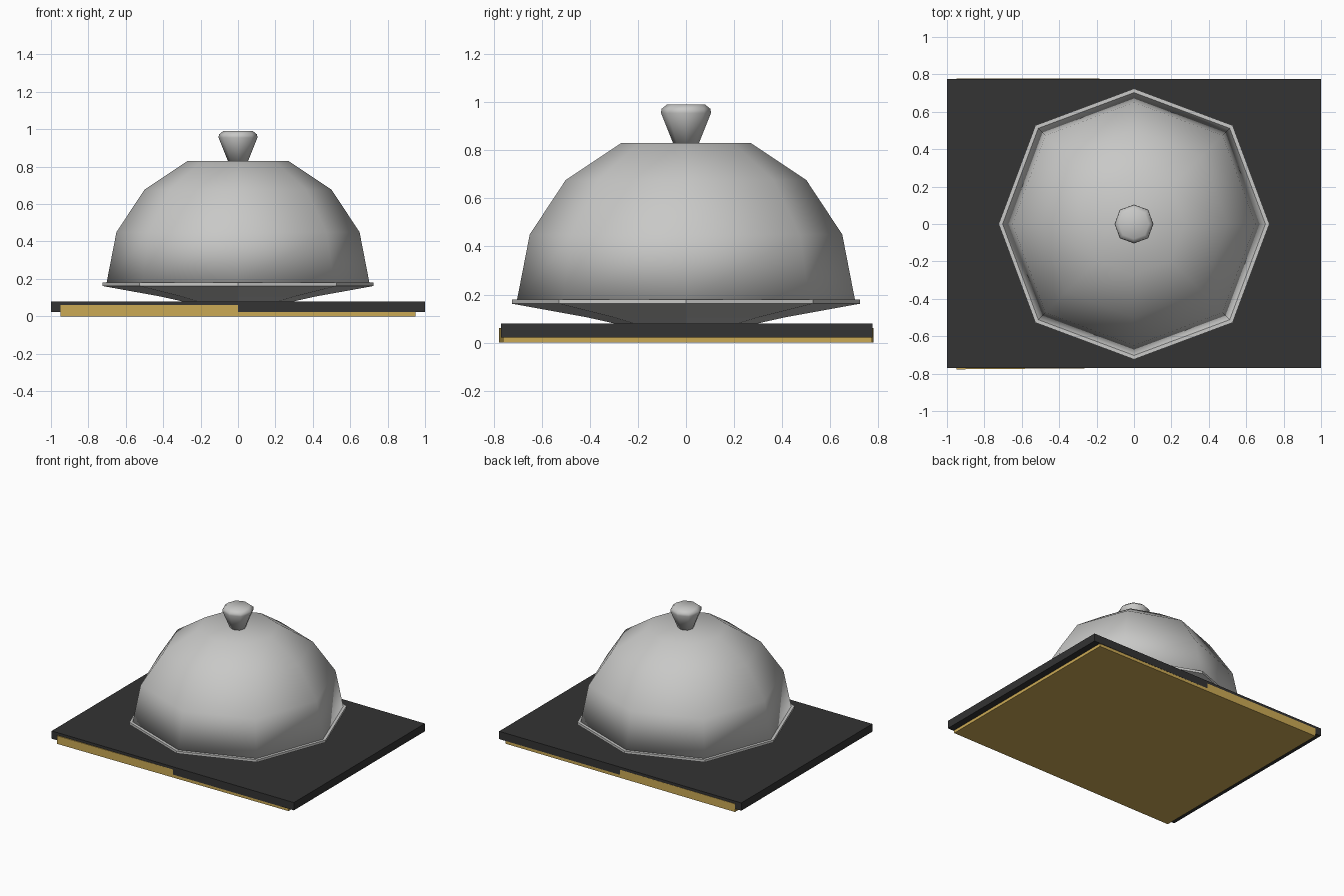
import bpy, bmesh, math

if "Cube" in bpy.data.objects:
    bpy.data.objects.remove(bpy.data.objects["Cube"])


def material(name, rgb):
    m = bpy.data.materials.new(name)
    m.diffuse_color = (*rgb, 1)
    m.use_nodes = True
    m.node_tree.nodes["Principled BSDF"].inputs["Base Color"].default_value = m.diffuse_color
    return m


SILVER = material("silver", (0.58, 0.58, 0.57))
BLACK = material("charcoal", (0.033, 0.033, 0.033))
GOLD = material("gold", (0.60, 0.40, 0.09))


def finish(name, bm, mat, smooth):
    bmesh.ops.recalc_face_normals(bm, faces=bm.faces)
    for f in bm.faces:
        f.smooth = smooth
    me = bpy.data.meshes.new(name)
    bm.to_mesh(me)
    bm.free()
    me.materials.append(mat)
    ob = bpy.data.objects.new(name, me)
    bpy.context.collection.objects.link(ob)
    return ob


def lathe(name, profile, mat, smooth, n=8, diagonal=1.03):
    """Eight-sided turned solid, slightly wider at its diagonal corners."""
    bm = bmesh.new()
    rings = []
    for r, z in profile:
        ring = []
        for i in range(n):
            a = 2 * math.pi * i / n
            k = r * (diagonal if i % 2 else 1)
            ring.append(bm.verts.new((k * math.cos(a), k * math.sin(a), z)))
        rings.append(ring)
    for a, b in zip(rings, rings[1:]):
        for i in range(n):
            j = (i + 1) % n
            bm.faces.new((a[i], a[j], b[j], b[i]))
    bm.faces.new(rings[0])
    bm.faces.new(rings[-1])
    return finish(name, bm, mat, smooth)


def slab(name, corners, z0, z1, mat):
    """Flat slab with the given outline."""
    bm = bmesh.new()
    low = [bm.verts.new((x, y, z0)) for x, y in corners]
    high = [bm.verts.new((x, y, z1)) for x, y in corners]
    bm.faces.new(low)
    bm.faces.new(high)
    for i in range(4):
        j = (i + 1) % 4
        bm.faces.new((low[i], low[j], high[j], high[i]))
    return finish(name, bm, mat, False)


# Dark board, with a slightly tapered gold underlay that shows on the left half
slab("board", [(-1, -0.769), (1, -0.769), (1, 0.776), (-1, 0.776)], 0.022, 0.08, BLACK)
slab("gold_underlay", [(-0.95, -0.777), (0.95, -0.761), (0.95, 0.773), (-0.95, 0.779)],
     0, 0.06, GOLD)

# Serving dish
lathe("dish", [(0.29, 0.078), (0.41, 0.105), (0.724, 0.162), (0.724, 0.18), (0.69, 0.18)],
      SILVER, False)

# Domed lid
lathe("lid", [(0.704, 0.172), (0.65, 0.45), (0.5, 0.677), (0.27, 0.83)], SILVER, True)

# Knob
lathe("knob", [(0.052, 0.825), (0.104, 0.955), (0.102, 0.972), (0.08, 0.99)], SILVER, True)
